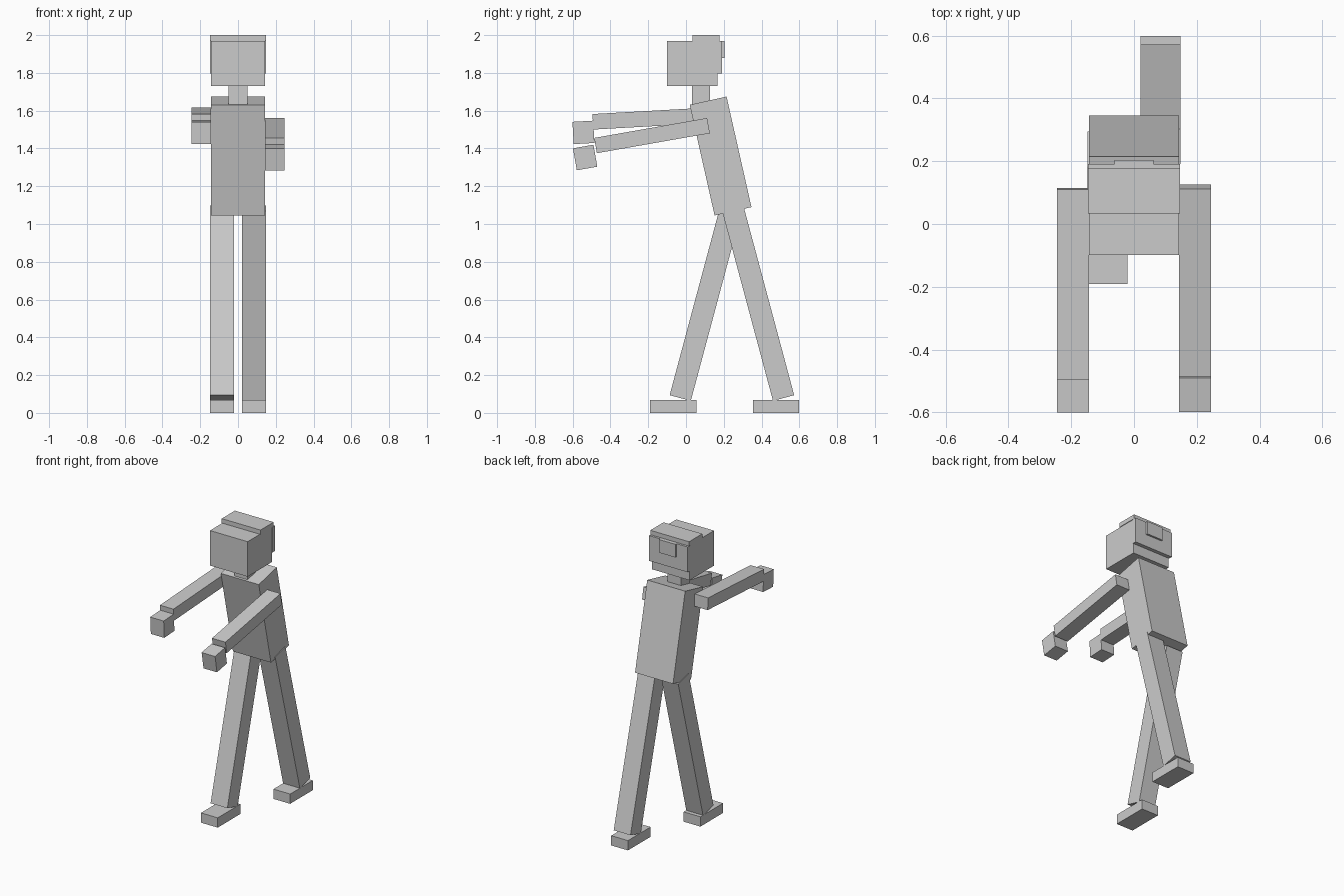
import bpy
import bmesh
from math import radians
from mathutils import Matrix

default = bpy.data.objects.get("Cube")
if default:
    bpy.data.objects.remove(default, do_unlink=True)

GREY = (0.6, 0.6, 0.6, 1.0)
grey = bpy.data.materials.new("plain grey")
grey.use_nodes = True
grey.diffuse_color = GREY
grey.node_tree.nodes["Principled BSDF"].inputs["Base Color"].default_value = GREY


def block(name, centre, size, tilt=0.0):
    """A box of the given size, tilted about the x axis in degrees."""
    bm = bmesh.new()
    bmesh.ops.create_cube(bm, size=1.0, matrix=Matrix.Diagonal((*size, 1.0)))
    mesh = bpy.data.meshes.new(name)
    bm.to_mesh(mesh)
    bm.free()
    mesh.materials.append(grey)
    obj = bpy.data.objects.new(name, mesh)
    obj.location = centre
    obj.rotation_euler.x = radians(tilt)
    bpy.context.collection.objects.link(obj)
    return obj


# Leaning torso and neck
block("torso", (0, 0.183, 1.36), (0.288, 0.2, 0.6), 12.7)
block("neck", (0, 0.08, 1.68), (0.1, 0.095, 0.12))

# Head with a cap slab, a band round the back and a small plate on it
block("head", (0, 0.033, 1.85), (0.286, 0.265, 0.24))
block("cap_slab", (0, 0.105, 1.985), (0.294, 0.143, 0.03))
block("back_band", (0, 0.178, 1.883), (0.294, 0.026, 0.173))
block("back_plate", (0, 0.197, 1.925), (0.124, 0.014, 0.09))

# Striding legs: the right one forward, the left one back
for side, sx, leg_y, tilt, foot_y in (
    ("right", -1, 0.104, -15, -0.068),
    ("left", 1, 0.382, 15, 0.477),
):
    x = sx * 0.084
    block(side + "_leg", (x, leg_y, 0.581), (0.127, 0.116, 1.04), tilt)
    block(side + "_foot", (x, foot_y, 0.0335), (0.127, 0.245, 0.067))

# Arms reaching forward, hands hanging at their ends
for side, sx, arm, tilt, hand in (
    ("right", -1, (-0.19, 1.558), 3.2, (-0.543, 1.485)),
    ("left", 1, (-0.18, 1.468), 10, (-0.534, 1.352)),
):
    x = sx * 0.194
    block(side + "_arm", (x, *arm), (0.102, 0.607, 0.082), tilt)
    block(side + "_hand", (x, *hand), (0.102, 0.11, 0.118), tilt)
